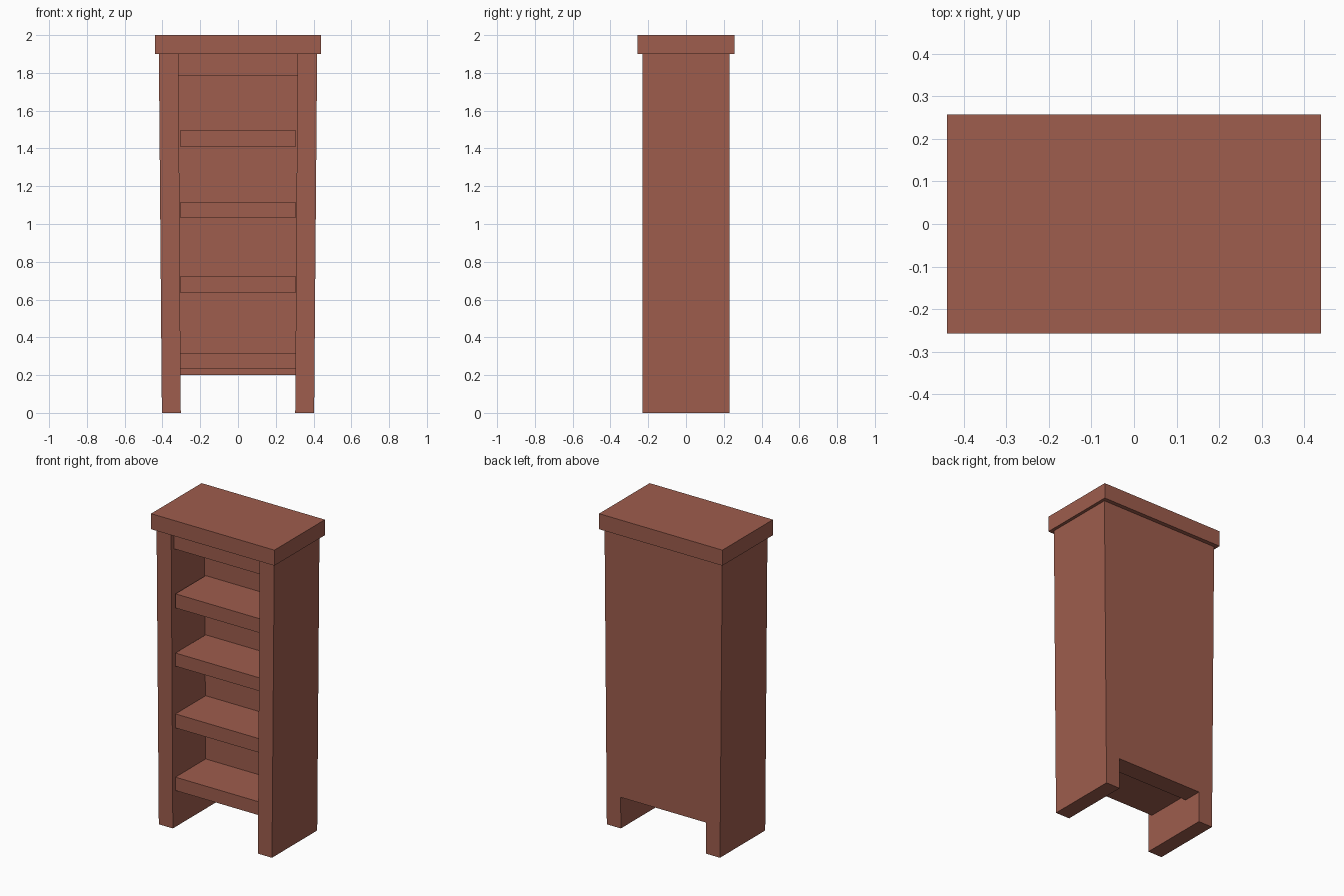
import bpy

if "Cube" in bpy.data.objects:
    bpy.data.objects.remove(bpy.data.objects["Cube"])

wood = bpy.data.materials.new("reddish brown wood")
wood.diffuse_color = (0.342, 0.109, 0.074, 1)
wood.use_nodes = True
wood.node_tree.nodes["Principled BSDF"].inputs["Base Color"].default_value = wood.diffuse_color


def block(name, low, high, y0, y1):
    """Box with separate (x0, x1, z) at bottom and top, so it can taper."""
    verts = []
    for x0, x1, z in (low, high):
        verts += [(x0, y0, z), (x1, y0, z), (x1, y1, z), (x0, y1, z)]
    faces = [(3, 2, 1, 0), (4, 5, 6, 7), (0, 1, 5, 4),
             (1, 2, 6, 5), (2, 3, 7, 6), (3, 0, 4, 7)]
    mesh = bpy.data.meshes.new(name)
    mesh.from_pydata(verts, [], faces)
    mesh.materials.append(wood)
    obj = bpy.data.objects.new(name, mesh)
    bpy.context.collection.objects.link(obj)
    return obj


TOP = 1.9           # underside of the top board
BACK = 0.107        # front face of the back panel
FRONT = -0.2        # recessed front of the shelves


def inner(z):
    """Half width between the slightly flared sides."""
    return 0.303 + 0.012 * z / TOP


# side panels, flaring slightly toward the top
block("left_side", (-0.403, -inner(0), 0), (-0.419, -inner(TOP), TOP), -0.23, 0.23)
block("right_side", (inner(0), 0.403, 0), (inner(TOP), 0.419, TOP), -0.23, 0.23)

# thick back panel, raised off the floor
block("back_panel", (-inner(0.2), inner(0.2), 0.2),
      (-inner(TOP), inner(TOP), TOP), BACK, 0.23)

# top rail under the top board
block("top_rail", (-inner(1.785), inner(1.785), 1.785),
      (-inner(TOP), inner(TOP), TOP), FRONT, BACK)

# shelves
for i, (z0, z1) in enumerate([(0.232, 0.318), (0.635, 0.725),
                              (1.032, 1.117), (1.407, 1.498)]):
    block(f"shelf_{i + 1}", (-0.305, 0.305, z0), (-0.305, 0.305, z1), FRONT, BACK)

# overhanging top board
block("top_board", (-0.439, 0.439, TOP), (-0.439, 0.439, 2.0), -0.257, 0.257)
